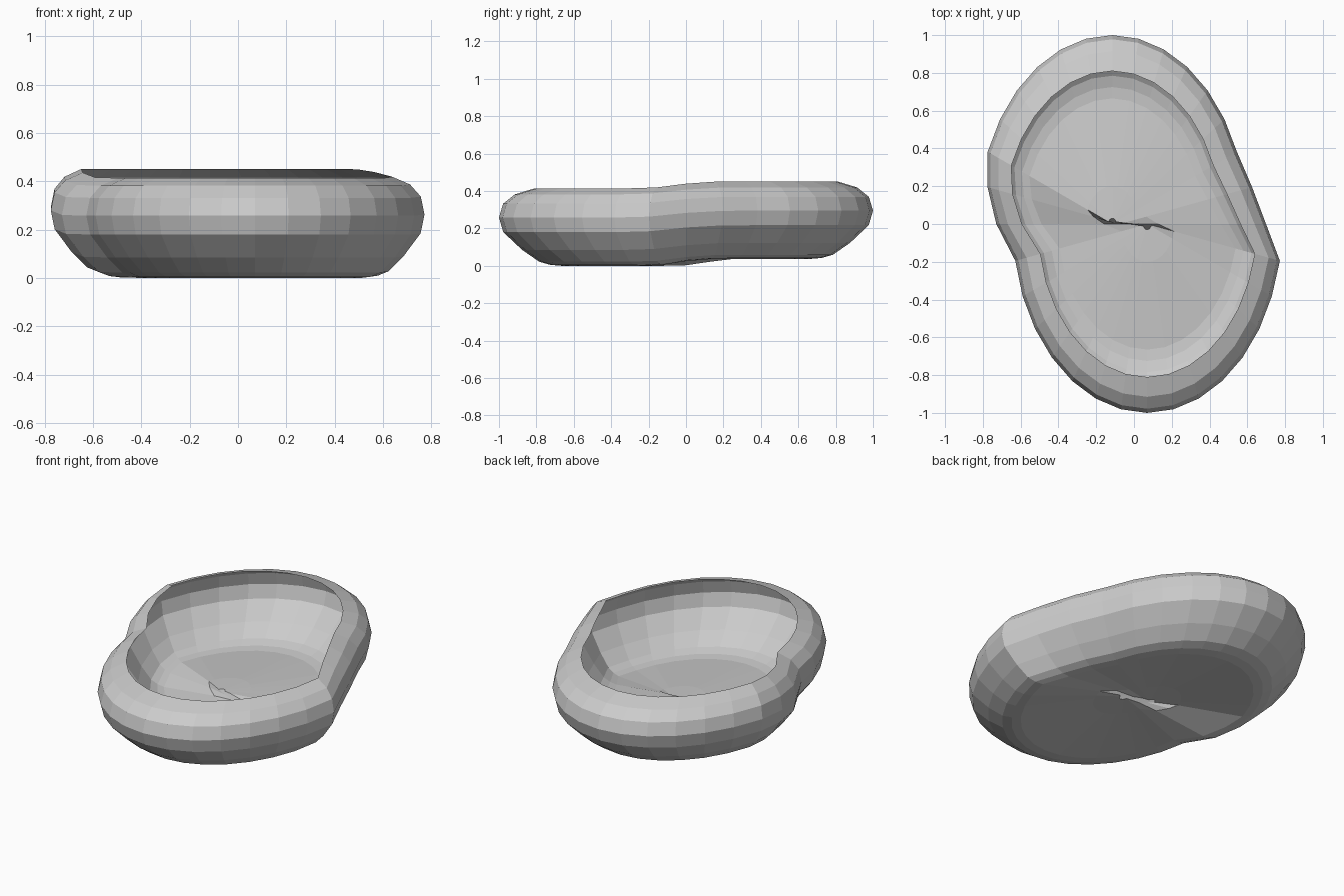
import bpy, bmesh, math

if "Cube" in bpy.data.objects:
    bpy.data.objects.remove(bpy.data.objects["Cube"])

SEG = 32          # sides of each ring
WIDTH = 0.714     # x radius relative to y radius

# Profile of the single-skinned bowl: (radius, height), rim to raised centre
profile = [(0.81, 0.414), (0.915, 0.382), (0.978, 0.332), (1.0, 0.258),
           (0.977, 0.18), (0.876, 0.085), (0.785, 0.022), (0.725, 0.005),
           (0.665, 0.0), (0.2, 0.036), (0.03, 0.042)]

# Back half is slid left and up: cos(angle), dx, dz on left, dz on right
slide = [(-0.383, 0.07, 0.0, 0.0), (-0.195, 0.072, 0.0, 0.005),
         (0.0, -0.015, 0.003, 0.025), (0.195, -0.075, 0.022, 0.036),
         (0.383, -0.115, 0.037, 0.037)]


def shift(a):
    """Interpolated offset for an angle around the ring."""
    c = min(max(math.cos(a), slide[0][0]), slide[-1][0])
    k = 2 if math.sin(a) < 0 else 3
    for p, q in zip(slide, slide[1:]):
        if c <= q[0]:
            t = (c - p[0]) / (q[0] - p[0])
            return p[1] + (q[1] - p[1]) * t, p[k] + (q[k] - p[k]) * t


# Bowl skin: stacked elliptical rings, each sheared across the middle
bm = bmesh.new()
rings = []
for r, z in profile:
    ring = []
    for i in range(SEG):
        a = 2 * math.pi * i / SEG
        dx, dz = shift(a)
        ring.append(bm.verts.new((dx + WIDTH * r * math.sin(a),
                                  r * math.cos(a), z + dz)))
    rings.append(ring)
for upper, lower in zip(rings, rings[1:]):
    for i in range(SEG):
        j = (i + 1) % SEG
        bm.faces.new((upper[i], upper[j], lower[j], lower[i]))

# Floor centre
bm.faces.new(rings[-1])

bmesh.ops.recalc_face_normals(bm, faces=bm.faces)
mesh = bpy.data.meshes.new("bowl")
bm.to_mesh(mesh)
bm.free()
bowl = bpy.data.objects.new("bowl", mesh)
bpy.context.collection.objects.link(bowl)
